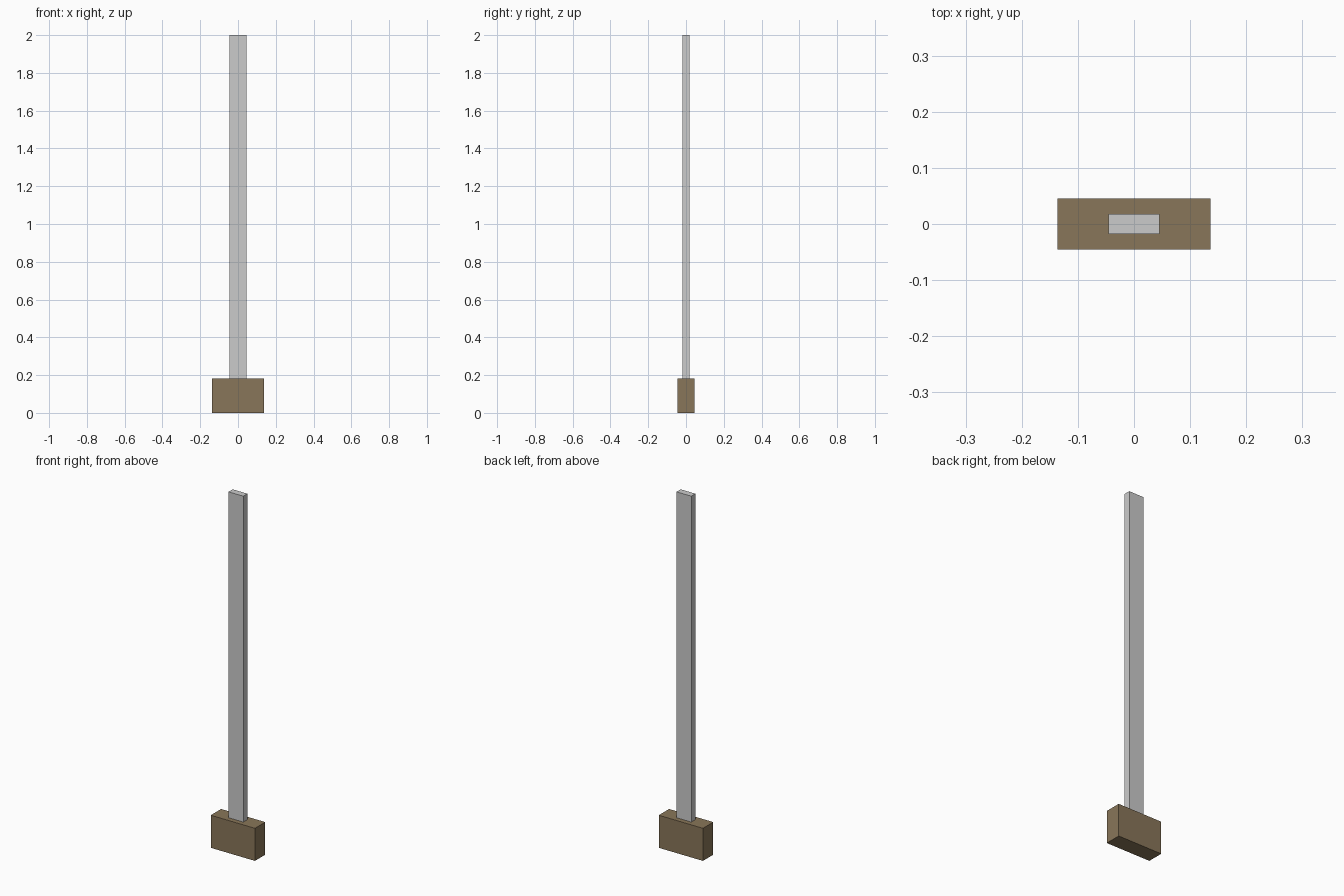
import bpy

if "Cube" in bpy.data.objects:
    bpy.data.objects.remove(bpy.data.objects["Cube"])

U = 1 / 11  # model module: total height is 22 modules


def box(name, size, z0):
    """Box centred on x and y, standing on height z0."""
    bpy.ops.mesh.primitive_cube_add(size=1, location=(0, 0, z0 + size[2] / 2))
    ob = bpy.context.object
    ob.name = name
    ob.scale = size
    bpy.ops.object.transform_apply(location=False, rotation=False, scale=True)
    return ob


# Brown block at the bottom
base = box("base_block", (3 * U, U, 2 * U), 0)
brown = bpy.data.materials.new("brown")
brown.diffuse_color = (0.25, 0.18, 0.10, 1)
brown.use_nodes = True
brown.node_tree.nodes["Principled BSDF"].inputs["Base Color"].default_value = brown.diffuse_color
base.data.materials.append(brown)

# Tall grey bar standing on the block
box("upright_bar", (U, 0.4 * U, 20 * U), 2 * U)
